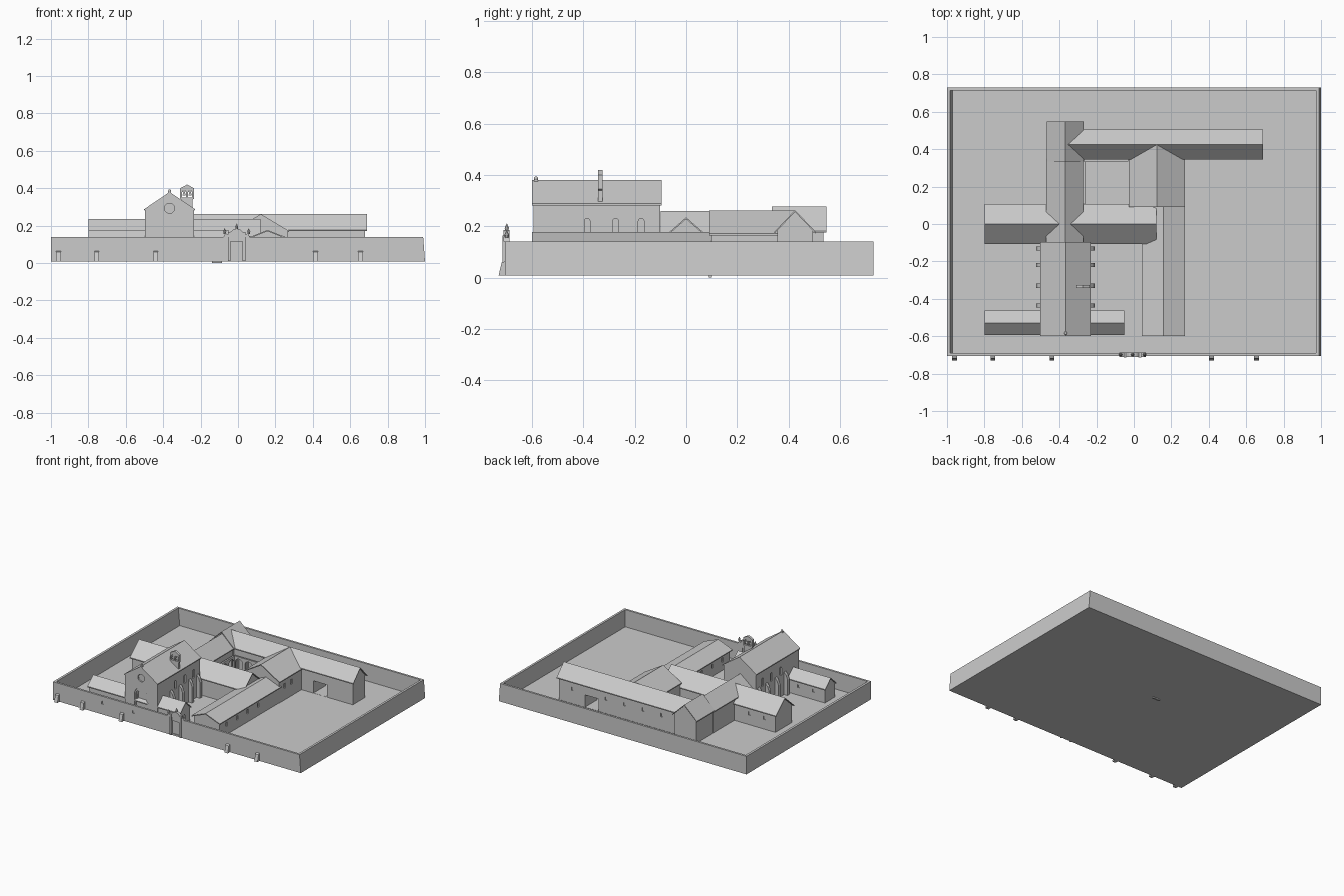
import bpy, bmesh, math

if "Cube" in bpy.data.objects:
    bpy.data.objects.remove(bpy.data.objects["Cube"])

stone = bpy.data.materials.new("pale_stone")
stone.diffuse_color = (0.6, 0.6, 0.6, 1)
stone.use_nodes = True
stone.node_tree.nodes["Principled BSDF"].inputs["Base Color"].default_value = stone.diffuse_color
G = 0.015  # courtyard level


def prism(name, pts, axis, a, b):
    """Extrude a 2D outline along an axis from a to b."""
    place = {'x': lambda p, t: (t, p[0], p[1]),
             'y': lambda p, t: (p[0], t, p[1]),
             'z': lambda p, t: (p[0], p[1], t)}[axis]
    bm = bmesh.new()
    lo = [bm.verts.new(place(p, a)) for p in pts]
    hi = [bm.verts.new(place(p, b)) for p in pts]
    bm.faces.new(lo)
    bm.faces.new(hi[::-1])
    for i in range(len(pts)):
        j = (i + 1) % len(pts)
        bm.faces.new((lo[j], lo[i], hi[i], hi[j]))
    bmesh.ops.recalc_face_normals(bm, faces=bm.faces)
    me = bpy.data.meshes.new(name)
    bm.to_mesh(me)
    bm.free()
    me.materials.append(stone)
    ob = bpy.data.objects.new(name, me)
    bpy.context.collection.objects.link(ob)
    return ob


def rect(u0, u1, v0, v1):
    return [(u0, v0), (u1, v0), (u1, v1), (u0, v1)]


def box(name, x0, x1, y0, y1, z0, z1):
    return prism(name, rect(x0, x1, y0, y1), 'z', z0, z1)


def arch(c, r, base, spring, n=10):
    arc = [(c + r * math.cos(math.pi * i / n), spring + r * math.sin(math.pi * i / n)) for i in range(n + 1)]
    return [(c + r, base)] + arc + [(c - r, base)]


def disc(c, z, r, n=20):
    return [(c + r * math.cos(2 * math.pi * i / n), z + r * math.sin(2 * math.pi * i / n)) for i in range(n)]


def cut(ob, pts, axis, a, b):
    """Carve an extruded outline out of a solid."""
    c = prism("cutter", pts, axis, a, b)
    m = ob.modifiers.new("cut", 'BOOLEAN')
    m.operation, m.object, m.solver = 'DIFFERENCE', c, 'EXACT'
    bpy.context.view_layer.objects.active = ob
    bpy.ops.object.modifier_apply(modifier=m.name)
    bpy.data.objects.remove(c)


def house(name, axis, mid, half, a, b, eave, ridge, inset=0.012, t=0.007):
    """Gabled walls with a thin overhanging roof; returns the walls."""
    k = (ridge - eave) / half
    w, top = half - inset, eave + k * inset - t / 2
    walls = prism(name + "_walls", [(mid - w, G - 0.002), (mid + w, G - 0.002), (mid + w, top),
                                    (mid, ridge - t / 2), (mid - w, top)], axis, a + inset, b - inset)
    prism(name + "_roof", [(mid - half, eave), (mid - half, eave - t), (mid, ridge - t),
                           (mid + half, eave - t), (mid + half, eave), (mid, ridge)], axis, a, b)
    return walls


# Ground and enclosing wall, with battered side walls
box("ground", -0.99, 0.985, -0.70, 0.725, 0.008, G)
box("drain_plate", -0.14, -0.085, 0.088, 0.10, 0, 0.02)
front_wall = box("front_wall", -1, 0.99, -0.705, -0.69, 0.008, 0.14)
box("back_wall", -1, 0.99, 0.715, 0.73, 0.008, 0.14)
prism("left_wall", [(-1, 0.008), (-0.97, 0.008), (-0.983, 0.14), (-1, 0.14)], 'y', -0.705, 0.73)
prism("right_wall", [(0.974, 0.008), (1, 0.008), (0.99, 0.14), (0.974, 0.14)], 'y', -0.705, 0.73)
for x in (-0.96, -0.755, -0.44, 0.415, 0.655):
    prism("wall_buttress", [(-0.70, 0.008), (-0.73, 0.008), (-0.718, 0.058), (-0.70, 0.066)],
          'x', x - 0.013, x + 0.013)
for x in (-0.6, -0.35):
    cut(front_wall, arch(x, 0.007, 0.083, 0.098, 6), 'y', -0.72, -0.698)

# Entrance gate with a stepped gable and finials
gx = -0.007
cut(front_wall, rect(gx - 0.032, gx + 0.032, 0.02, 0.2), 'y', -0.72, -0.68)
swoop = [(0.07, 0.14), (0.06, 0.16), (0.045, 0.15), (0.035, 0.165), (0.02, 0.178), (0, 0.185)]
gate = prism("gate_gable", [(gx + u, z) for u, z in swoop] + [(gx - u, z) for u, z in swoop[-2::-1]],
             'y', -0.71, -0.688)
box("gate_lintel", gx - 0.045, gx + 0.045, -0.708, -0.689, 0.115, 0.142)
box("gate_door", gx - 0.033, gx + 0.033, -0.699, -0.693, G, 0.12)
for s in (-1, 1):
    x = gx + s * 0.039
    box("gate_pillar", x - 0.007, x + 0.007, -0.714, -0.688, 0.01, 0.165)
for u, z in ((-0.064, 0.155), (0, 0.18), (0.064, 0.155)):
    for r1, r2, h, dz in ((0.007, 0.007, 0.012, 0), (0.009, 0, 0.02, 0.012)):
        bpy.ops.mesh.primitive_cone_add(vertices=8, radius1=r1, radius2=r2, depth=h,
                                        location=(gx + u, -0.698, z + dz + h / 2))
        bpy.context.object.name = "gate_finial"
        bpy.context.object.data.materials.append(stone)

# Church nave: portal, round window, side windows and buttresses
cx = -0.366
nave = house("nave", 'y', cx, 0.136, -0.60, -0.095, 0.288, 0.38, 0.006)
for r, depth in ((0.055, 0.006), (0.045, 0.012), (0.036, 0.018)):
    cut(nave, arch(cx, r, 0.02, 0.165), 'y', -0.62, -0.594 + depth)
cut(nave, disc(cx, 0.293, 0.027), 'y', -0.62, -0.584)
for y in (-0.175, -0.275, -0.385):
    for s in (-1, 1):
        x = cx + s * 0.13
        cut(nave, arch(y, 0.011, 0.17, 0.22, 6), 'x', x - 0.01, x + 0.01)
for y in (-0.13, -0.22, -0.33, -0.435):
    for s in (-1, 1):
        p = [(cx + s * u, z) for u, z in ((0.12, G), (0.158, G), (0.158, 0.13), (0.146, 0.16), (0.12, 0.19))]
        prism("nave_buttress", p, 'y', y - 0.011, y + 0.011)
box("nave_finial_base", cx - 0.008, cx + 0.008, -0.592, -0.576, 0.37, 0.383)
bpy.ops.mesh.primitive_uv_sphere_add(segments=10, ring_count=6, radius=0.008, location=(cx, -0.584, 0.386))
bpy.context.object.name = "nave_finial"
bpy.context.object.data.materials.append(stone)

# Bell gable with two open arches and bells
bx = -0.272
bell_wall = prism("bell_gable", [(bx - 0.03, 0.29), (bx + 0.03, 0.29), (bx + 0.03, 0.34), (bx + 0.037, 0.345),
                                 (bx + 0.037, 0.40), (bx, 0.42), (bx - 0.037, 0.40), (bx - 0.037, 0.345),
                                 (bx - 0.03, 0.34)], 'y', -0.343, -0.325)
for s in (-1, 1):
    x = bx + s * 0.016
    cut(bell_wall, arch(x, 0.011, 0.35, 0.378, 8), 'y', -0.36, -0.31)
    bpy.ops.mesh.primitive_cone_add(vertices=10, radius1=0.009, radius2=0.004, depth=0.018,
                                    location=(x, -0.334, 0.371))
    bpy.context.object.name = "bell"
    bpy.context.object.data.materials.append(stone)
    box("bell_yoke", x - 0.012, x + 0.012, -0.336, -0.332, 0.379, 0.383)

# Convent wings
front_range = house("front_range", 'x', -0.528, 0.066, -0.80, -0.05, 0.118, 0.178, 0.008)
cross_range = house("cross_range", 'x', 0, 0.106, -0.80, 0.12, 0.142, 0.235)
west_wing = house("west_wing", 'y', -0.37, 0.10, -0.10, 0.35, 0.178, 0.259)
north_end = house("north_end", 'y', -0.368, 0.10, 0.335, 0.547, 0.182, 0.277)
north_range = house("north_range", 'x', 0.425, 0.081, -0.36, 0.69, 0.178, 0.263)
inner_block = house("inner_block", 'y', 0.122, 0.15, 0.09, 0.425, 0.172, 0.262, 0.008)
east_wing = house("east_wing", 'y', 0.158, 0.115, -0.60, 0.11, 0.132, 0.177)

# Cart passage through the north range
cut(north_range, rect(0.36, 0.47, 0.016, 0.105), 'y', 0.2, 0.6)

# Cloister arcades
arcade_n = box("cloister_arcade_north", -0.265, -0.03, 0.333, 0.345, G, 0.13)
arcade_w = box("cloister_arcade_west", -0.272, -0.260, 0.10, 0.335, G, 0.13)
for i in range(3):
    c = 0.039 + 0.078 * i
    cut(arcade_n, arch(-0.265 + c, 0.03, 0.02, 0.085), 'y', 0.32, 0.36)
    cut(north_range, arch(-0.265 + c, 0.03, 0.02, 0.085), 'y', 0.33, 0.375)
    cut(arcade_w, arch(0.10 + c, 0.03, 0.02, 0.085), 'x', -0.29, -0.25)
    cut(west_wing, arch(0.10 + c, 0.03, 0.02, 0.085), 'x', -0.30, -0.26)

# Small windows in the wings
for y in (-0.5, -0.38, -0.26, -0.14):
    cut(east_wing, rect(y - 0.009, y + 0.009, 0.075, 0.105), 'x', 0.254, 0.28)
    cut(east_wing, rect(y - 0.009, y + 0.009, 0.075, 0.105), 'x', 0.03, 0.062)
for y in (0.16, 0.24):
    cut(inner_block, rect(y - 0.009, y + 0.009, 0.10, 0.135), 'x', 0.257, 0.28)
for x in (-0.15, 0.0, 0.15, 0.3, 0.57):
    cut(north_range, rect(x - 0.008, x + 0.008, 0.11, 0.135), 'y', 0.488, 0.51)
for x in (-0.7, -0.58):
    cut(cross_range, rect(x - 0.008, x + 0.008, 0.085, 0.11), 'y', 0.088, 0.11)
    cut(front_range, rect(x - 0.007, x + 0.007, 0.07, 0.09), 'y', -0.476, -0.46)
